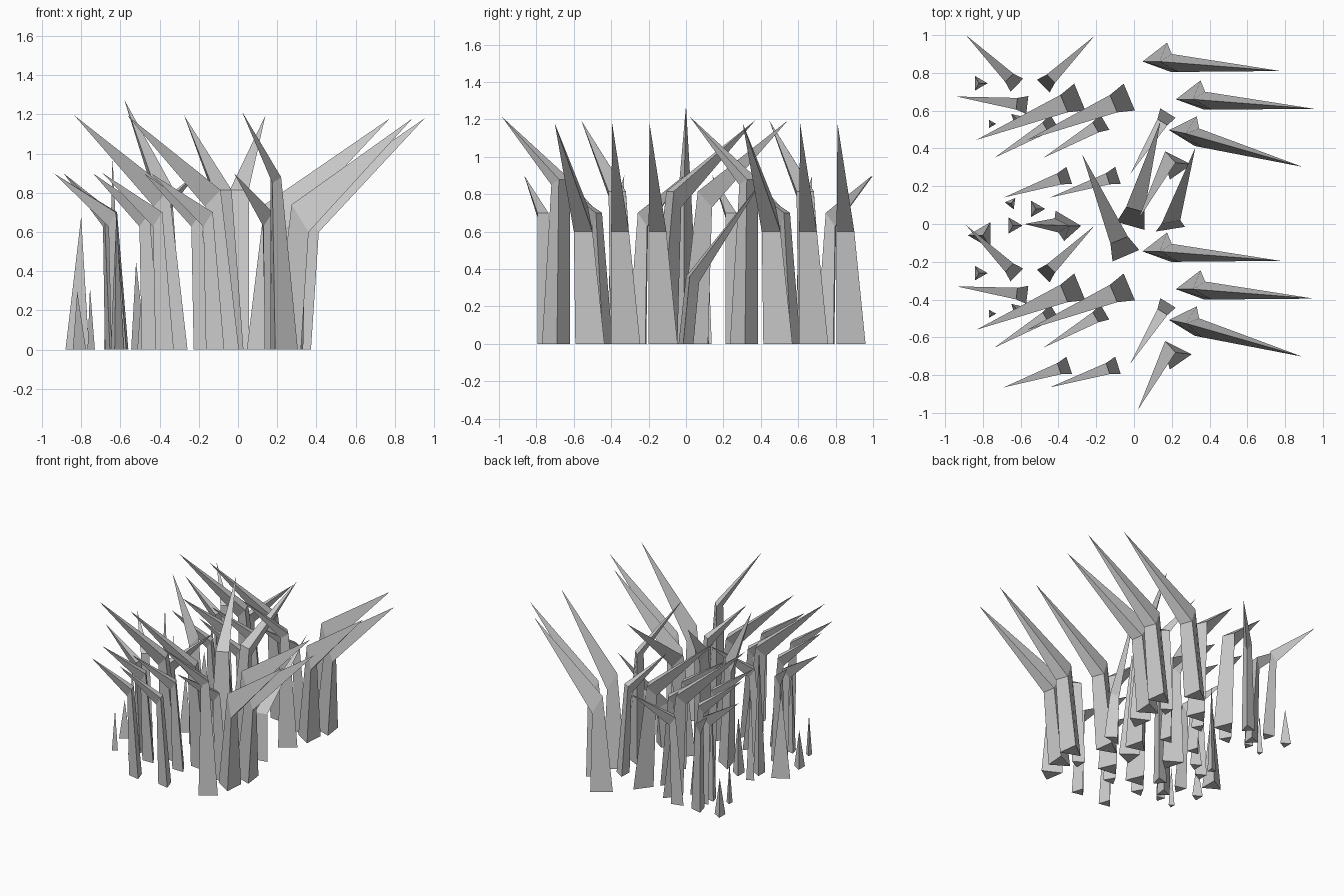
import bpy
from math import atan2, cos, sin
from mathutils import Vector

if "Cube" in bpy.data.objects:
    bpy.data.objects.remove(bpy.data.objects["Cube"])


def blade(name, base, knee, tip):
    """Three-sided stem: base triangle, optional knee triangle, pointed tip."""
    rings = [base] + ([knee] if knee else [])
    verts = [Vector(p) for r in rings for p in r] + [Vector(tip)]
    faces = [(2, 1, 0)]
    last = 3 * (len(rings) - 1)
    for i in range(3):
        j = (i + 1) % 3
        if knee:
            faces.append((i, j, j + 3, i + 3))
        faces.append((last + i, last + j, len(verts) - 1))
    a, b, c = verts[:3]
    if (b - a).cross(c - a).z < 0:  # keep normals outward
        faces = [f[::-1] for f in faces]
    me = bpy.data.meshes.new(name)
    me.from_pydata(verts, [], faces)
    bpy.context.collection.objects.link(bpy.data.objects.new(name, me))


def lean(name, x, y, tx, ty, big):
    """Blade with a flat back, leaning over its front edge toward the tip."""
    a = atan2(ty - y, tx - x)
    s, h = (1, 1) if big else (0.62, 0.86)

    def p(u, v, z):
        u, v = u * s, v * s
        return (x + u * cos(a) - v * sin(a), y + u * sin(a) + v * cos(a), z * h)
    blade(name, [p(0, -.077, 0), p(.133, 0, 0), p(0, .077, 0)],
          [p(.09, -.05, .815), p(.155, 0, .73), p(.09, .05, .815)],
          (tx, ty, 1.195 if big else .9))


def fan(name, x, y, turn):
    """Broad blade with a sharp back edge, leaning to the right."""
    def p(u, v, z):
        return (x + u * cos(turn) - v * sin(turn), y + u * sin(turn) + v * cos(turn), z)
    blade(name, [p(0, 0, 0), p(.15, -.055, 0), p(.13, .10, 0)],
          [p(.09, 0, .74), p(.19, -.055, .6), p(.155, .04, .6)],
          p(.73, -.05, 1.18))


def spike(name, x, y, r, z, turn=0.0):
    """Straight small shoot."""
    base = [(x + r * cos(turn + k * 2.0944), y + r * sin(turn + k * 2.0944), 0) for k in range(3)]
    blade(name, base, None, (x, y, z))


# Two identical clumps, front and back
for d in (0, -1.005):
    fan("broad_blade", .045, .86 + d, 0)
    fan("broad_blade", .222, .66 + d, 0)
    fan("broad_blade", .185, .497 + d, -.2)
    for x, y, tx, ty in ((-.287, .672, -.835, .445), (-.025, .672, -.565, .445)):
        lean("tall_blade", x, y + d, tx, ty + d, True)
    for x, y, tx, ty in ((-.62, .735, -.89, 1.0), (-.48, .73, -.21, .995),
                         (-.565, .63, -.94, .675), (-.42, .54, -.74, .35),
                         (-.155, .54, -.48, .35), (-.343, .257, -.69, .14),
                         (-.085, .257, -.445, .14), (.18, .587, -.02, .265)):
        lean("short_blade", x, y + d, tx, ty + d, False)
    # upright blade with a high knee
    blade("high_knee_blade",
          [(.305, .315 + d, 0), (.19, .235 + d, 0), (.165, .385 + d, 0)],
          [(.22, .325 + d, .88), (.175, .285 + d, .85), (.165, .385 + d, .88)],
          (.02, .02 + d, 1.215))
    spike("small_shoot", -.82, .745 + d, .045, .295)
    spike("small_shoot", -.755, .53 + d, .025, .32)
    spike("small_shoot", -.62, .555 + d, .04, .7, .3)

# Single blades in the middle
lean("tall_blade", -.043, -.168, -.275, .37, True)
lean("tall_blade", -.018, -.01, .14, .545, True)
blade("tallest_blade", [(-.415, .07, 0), (-.37, -.09, 0), (-.28, -.01, 0)],
      [(-.42, .03, .76), (-.40, -.045, .76), (-.34, -.01, .84)], (-.58, 0, 1.275))
blade("low_knee_blade", [(.115, -.04, 0), (.27, -.015, 0), (.19, .04, 0)],
      [(.145, .0, .36), (.245, .02, .36), (.20, .07, .33)], (.325, .405, .87))
spike("straight_shoot", -.80, -.06, .08, .68, 3.14)
spike("straight_shoot", -.64, -.008, .05, .985)
spike("straight_shoot", -.52, .08, .05, .45)
spike("straight_shoot", -.65, .11, .035, .72, 3.0)
